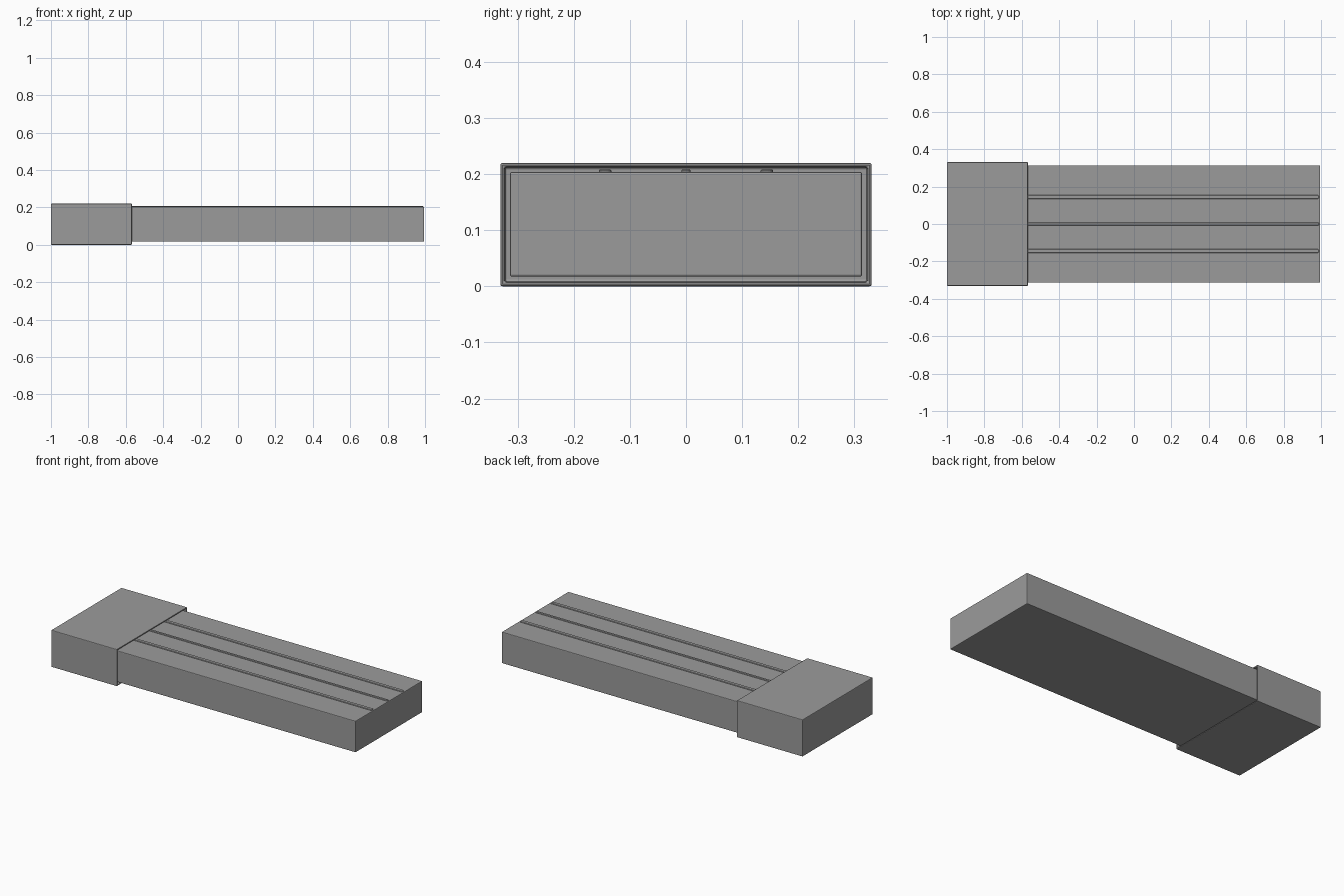
import bpy
import bmesh
from mathutils import Matrix, Vector

cube = bpy.data.objects.get("Cube")
if cube:
    bpy.data.objects.remove(cube, do_unlink=True)

grey = bpy.data.materials.new("plain grey")
grey.use_nodes = True
COLOUR = (0.33, 0.33, 0.33, 1)
grey.diffuse_color = COLOUR
grey.node_tree.nodes["Principled BSDF"].inputs["Base Color"].default_value = COLOUR

MID_Z = 0.11


def add_part(name, bm, bevel, segments=2):
    mesh = bpy.data.meshes.new(name)
    bm.to_mesh(mesh)
    bm.free()
    mesh.materials.append(grey)
    part = bpy.data.objects.new(name, mesh)
    bpy.context.collection.objects.link(part)
    mod = part.modifiers.new("soft edges", 'BEVEL')
    mod.width = bevel
    mod.segments = segments
    mod.limit_method = 'ANGLE'
    return part


def box(low, high):
    low, high = Vector(low), Vector(high)
    bm = bmesh.new()
    matrix = Matrix.Translation((low + high) / 2) @ Matrix.Diagonal((*(high - low), 1))
    bmesh.ops.create_cube(bm, size=1, matrix=matrix)
    return bm


# Long slab body, tucked into the cap
add_part("body", box((-0.62, -0.314, MID_Z - 0.093), (0.995, 0.314, MID_Z + 0.094)), 0.004)

# Cap with a shallow opening that leaves a thin gap round the body
bm = box((-1, -0.331, 0), (-0.567, 0.331, 0.22))
end = max(bm.faces, key=lambda f: f.calc_center_median().x)
bmesh.ops.inset_region(bm, faces=[end], thickness=0.011)
wall = bmesh.ops.extrude_discrete_faces(bm, faces=[end])["faces"]
bmesh.ops.translate(bm, vec=(-0.03, 0, 0), verts=wall[0].verts)
add_part("cap", bm, 0.004)

# Three slim round-ended ribs along the top
for name, y, half in (("left_rib", 0.144, 0.011), ("middle_rib", 0, 0.008), ("right_rib", -0.144, 0.011)):
    bm = box((-0.59, y - half, 0.19), (0.988, y + half, 0.2085))
    tip = [e for e in bm.edges
           if all(v.co.x > 0 for v in e.verts) and abs(e.verts[0].co.z - e.verts[1].co.z) > 0.01]
    bmesh.ops.bevel(bm, geom=tip, offset=half * 0.8, segments=4, profile=0.5, affect='EDGES')
    add_part(name, bm, 0.002, 1)
